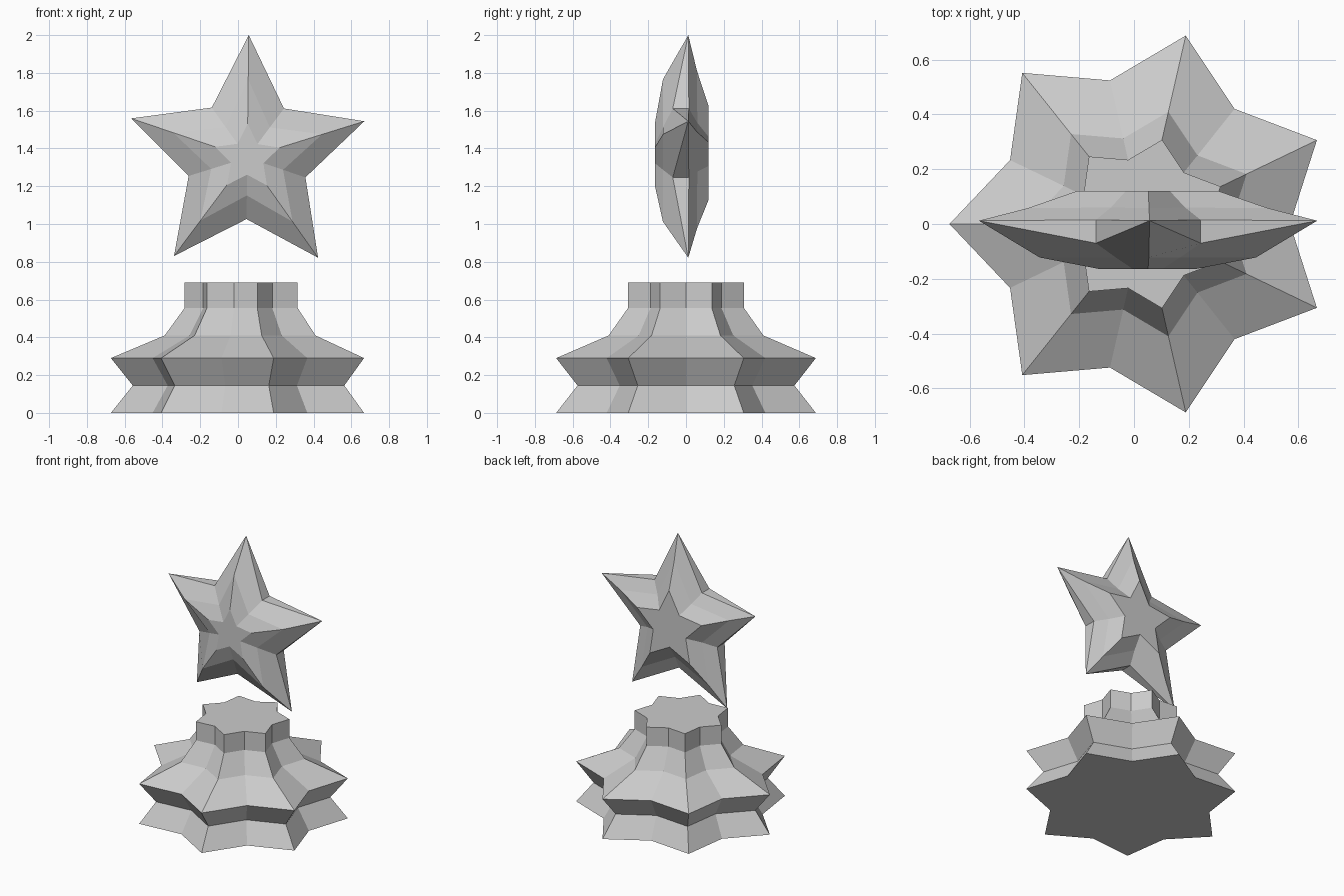
import bpy, bmesh
from math import sin, cos, pi, radians

if "Cube" in bpy.data.objects:
    bpy.data.objects.remove(bpy.data.objects["Cube"])


def star_loft(name, points, rings, place):
    """Loft star rings given as (tip_r, tip_h, notch_r, notch_h), capped at both ends."""
    bm = bmesh.new()
    n = points * 2
    loops = []
    for tip_r, tip_h, notch_r, notch_h in rings:
        loops.append([bm.verts.new(place(notch_r if i % 2 else tip_r, i * pi / points,
                                         notch_h if i % 2 else tip_h)) for i in range(n)])
    for a, b in zip(loops, loops[1:]):
        for i in range(n):
            j = (i + 1) % n
            bm.faces.new((a[i], a[j], b[j], b[i]))
    bm.faces.new(loops[0])
    bm.faces.new(loops[-1])
    # Merge the shared pointed tips
    bmesh.ops.remove_doubles(bm, verts=bm.verts[:], dist=0.0005)
    bmesh.ops.recalc_face_normals(bm, faces=bm.faces[:])
    mesh = bpy.data.meshes.new(name)
    bm.to_mesh(mesh)
    bm.free()
    obj = bpy.data.objects.new(name, mesh)
    bpy.context.collection.objects.link(obj)
    return obj


# Seven-pointed stepped pedestal
profile = [(0.705, 0), (0.589, 0.145), (0.705, 0.29),
           (0.42, 0.41), (0.315, 0.555), (0.315, 0.69)]
star_loft("pedestal", 7, [(r, z, r * 0.762, z) for r, z in profile],
          lambda r, a, h: (0.032 - r * cos(a), r * sin(a), h))

# Floating five-pointed star, front to back, upright in the xz plane
tilt = radians(0.7)
star_rings = [(0.18, -0.165, 0.09, -0.165),
              (0.415, -0.122, 0.20, -0.122),
              (0.649, 0.012, 0.325, -0.07),
              (0.649, 0.012, 0.325, 0.015),
              (0.46, 0.058, 0.23, 0.06),
              (0.272, 0.12, 0.137, 0.12)]
star_loft("star", 5, star_rings,
          lambda r, a, h: (0.049 + r * sin(a + tilt), h, 1.351 + r * cos(a + tilt)))
